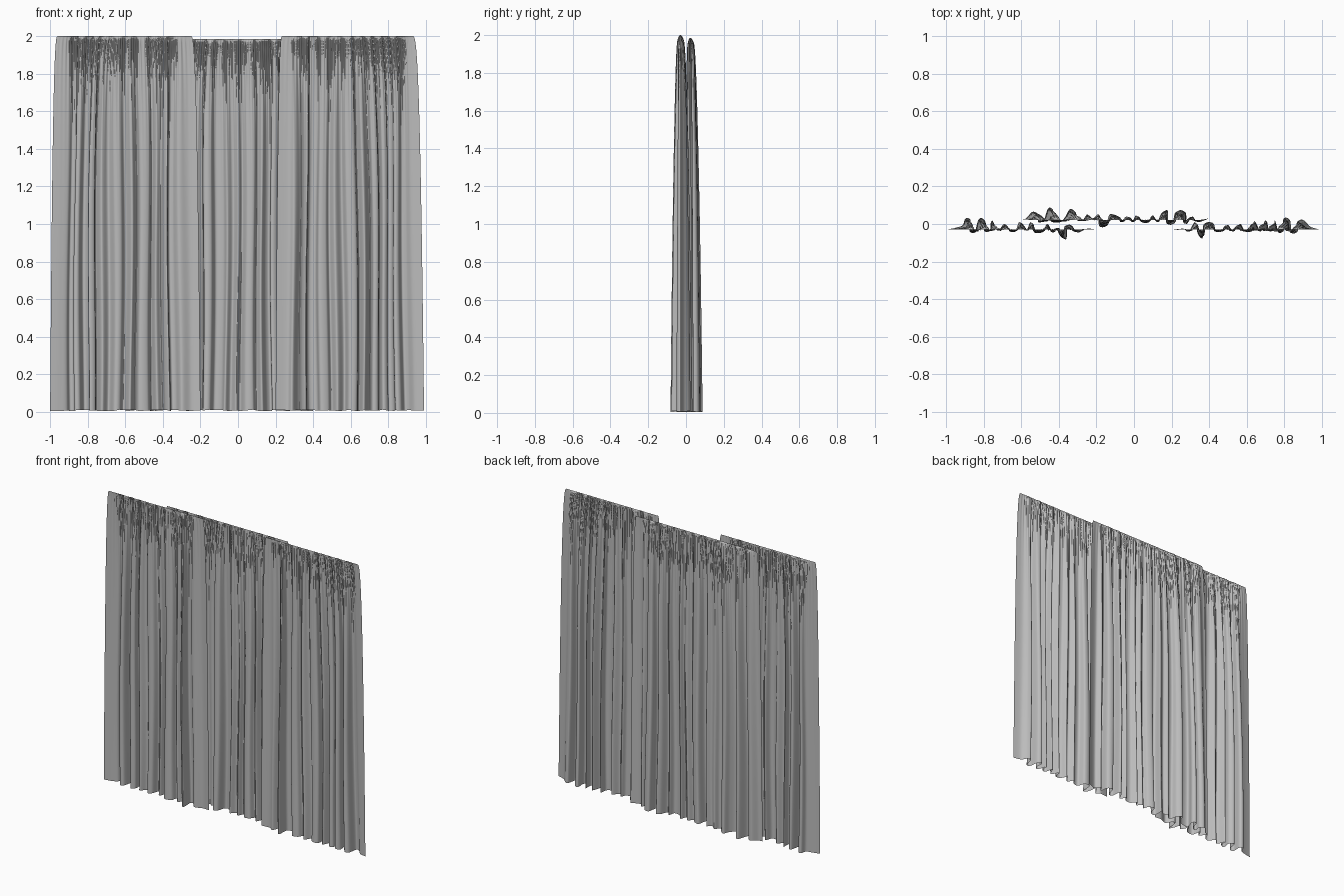
import bpy, bmesh, math, random
from mathutils import Vector

if "Cube" in bpy.data.objects:
    bpy.data.objects.remove(bpy.data.objects["Cube"])

random.seed(4)
cloth = bpy.data.materials.new("grey cloth")
cloth.diffuse_color = (0.5, 0.5, 0.5, 1)
cloth.use_nodes = True
cloth.node_tree.nodes["Principled BSDF"].inputs["Base Color"].default_value = cloth.diffuse_color

ROWS, STEPS = 44, 9


def spline(pts):
    """Smooth curve through fold crests and valleys."""
    out = []
    for i in range(len(pts) - 1):
        p0, p1 = Vector(pts[max(i - 1, 0)]), Vector(pts[i])
        p2, p3 = Vector(pts[i + 1]), Vector(pts[min(i + 2, len(pts) - 1)])
        for s in range(STEPS):
            t = s / STEPS
            out.append(0.5 * (2 * p1 + (p2 - p0) * t + (2 * p0 - 5 * p1 + 4 * p2 - p3) * t * t
                              + (3 * p1 - p0 - 3 * p2 + p3) * t ** 3))
    out.append(Vector(pts[-1]))
    return out


def curtain(name, folds, top_left, top_right, base_y, top_z):
    """Hanging sheet: folds at the hem fade into a flat, finely gathered header."""
    hem = spline(folds)
    n = len(hem)
    x0, x1 = folds[0][0], folds[-1][0]
    lift = [random.uniform(0, 0.008) for _ in folds] + [0]
    drift = [random.uniform(0, 6.28) for _ in range(2)]
    bm = bmesh.new()
    grid = []
    for r in range(ROWS + 1):
        t = (r / ROWS) ** 2.0                  # 0 at the header, 1 at the hem
        a = t ** 0.35
        row = []
        for c, p in enumerate(hem):
            u = (p.x - x0) / (x1 - x0)
            even = 0.65 * u + 0.35 * c / (n - 1)
            side = min(1, 12 * min(c, n - 1 - c) / n)
            x = (top_left + (top_right - top_left) * even) * (1 - a) + p.x * a
            x += 0.012 * side * math.sin(11 * u + drift[0] + 2.5 * t) * math.sin(math.pi * t)
            y = base_y + (p.y - base_y) * a
            # fine gathers just under the header
            gather = min(1, t * 60) * math.exp(-t * 9)
            y += 0.007 * gather * side * math.sin(c * 1.45 + drift[1] + math.sin(c * 0.21))
            f = c / STEPS
            k = int(f)
            up = lift[k] + (lift[k + 1] - lift[k]) * (f - k)
            z = top_z * (1 - t) + (0.004 + up) * t
            row.append(bm.verts.new((x, y, z)))
        grid.append(row)
    for r in range(ROWS):
        for c in range(n - 1):
            bm.faces.new((grid[r + 1][c], grid[r + 1][c + 1], grid[r][c + 1], grid[r][c]))
    for f in bm.faces:
        f.smooth = True
    me = bpy.data.meshes.new(name)
    bm.to_mesh(me)
    bm.free()
    me.materials.append(cloth)
    ob = bpy.data.objects.new(name, me)
    bpy.context.collection.objects.link(ob)


# front panel on the left
curtain("left_front_curtain", [
    (-1.0, -.03), (-.95, -.02), (-.91, -.005), (-.895, .03), (-.87, .02), (-.87, -.04),
    (-.84, -.04), (-.82, .03), (-.79, .01), (-.79, -.04), (-.76, -.03), (-.755, .02),
    (-.725, -.035), (-.69, .0), (-.66, -.04), (-.63, -.035), (-.61, .01), (-.575, -.035),
    (-.55, .01), (-.53, -.045), (-.48, -.04), (-.46, .0), (-.43, -.045), (-.40, -.02),
    (-.385, -.06), (-.36, -.08), (-.355, -.01), (-.33, -.01), (-.30, -.045), (-.25, -.025),
    (-.20, -.03)], -.96, -.25, -.03, 2.0)

# front panel on the right
curtain("right_front_curtain", [
    (.2, -.033), (.26, -.025), (.29, -.04), (.325, .01), (.34, -.05), (.365, -.075),
    (.375, .0), (.42, .005), (.44, -.04), (.48, -.035), (.50, -.005), (.53, -.04),
    (.565, .0), (.59, -.04), (.63, -.035), (.64, .015), (.67, -.04), (.70, .02),
    (.715, -.035), (.745, -.03), (.75, .02), (.77, -.045), (.80, -.03), (.80, .03),
    (.83, .02), (.84, -.045), (.87, -.04), (.885, .02), (.91, .015), (.94, -.015),
    (.99, -.03)], .235, .93, -.03, 2.0)

# rear panel across the middle
curtain("rear_curtain", [
    (-.60, .025), (-.575, .03), (-.54, .065), (-.51, .05), (-.51, .01), (-.48, .02),
    (-.455, .085), (-.43, .07), (-.44, .015), (-.39, .01), (-.36, .04), (-.34, .08),
    (-.31, .06), (-.30, .02), (-.27, .02), (-.25, .05), (-.22, .03), (-.19, .05),
    (-.185, -.01), (-.15, -.01), (-.13, .05), (-.09, .04), (-.07, .01), (-.04, .04),
    (-.01, .01), (.01, .045), (.04, .01), (.08, .01), (.10, .045), (.13, .01),
    (.155, .06), (.18, .07), (.185, .0), (.22, .01), (.235, .07), (.275, .06),
    (.28, .0), (.31, .04), (.34, .01), (.40, .03)], -.55, .36, .022, 1.985)
